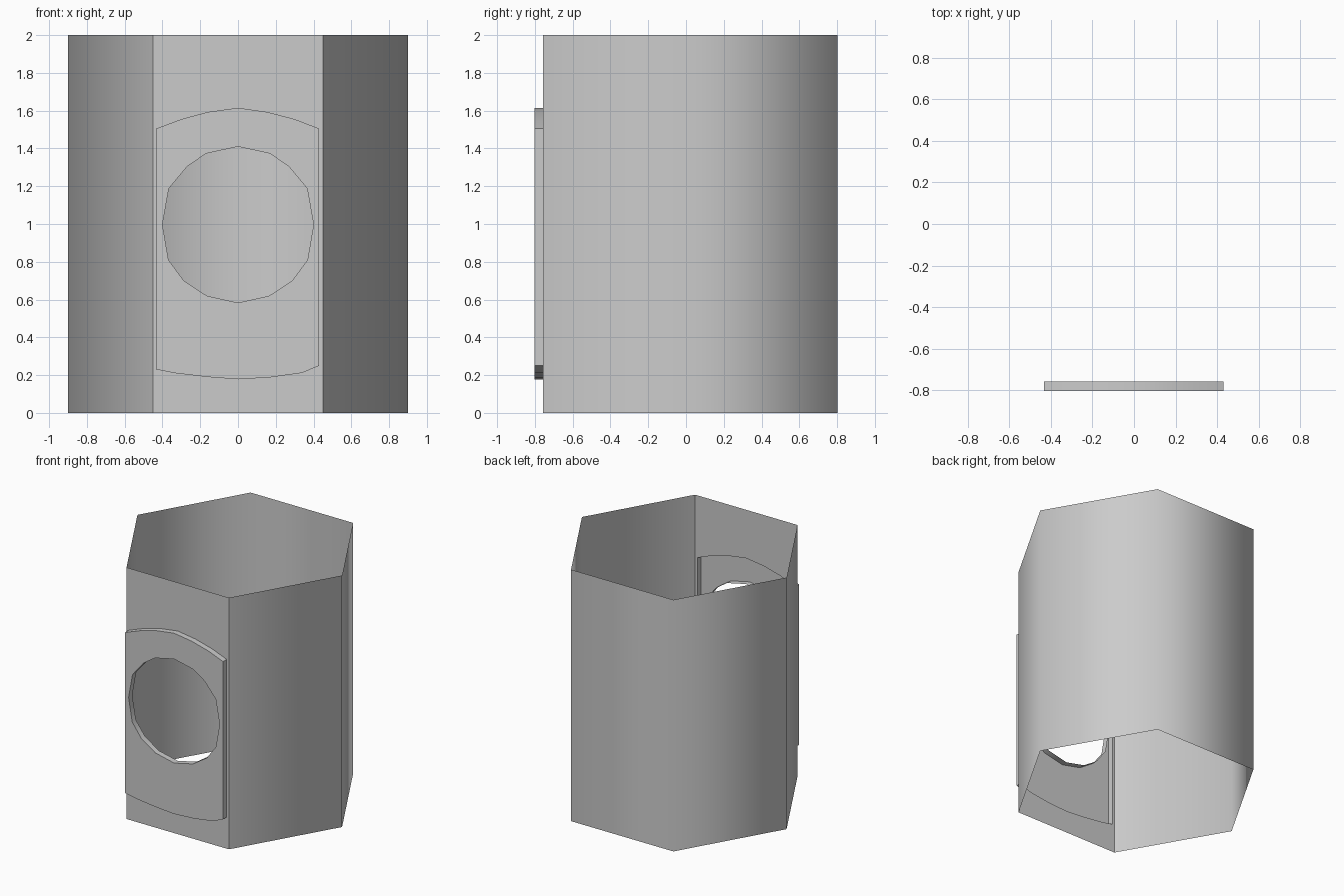
import bpy, bmesh, math

if "Cube" in bpy.data.objects:
    bpy.data.objects.remove(bpy.data.objects["Cube"])

WALL_Y, PANEL_Y = -0.757, -0.803
CENTRE_Y, RADIUS, HEIGHT = 0.022, 0.9, 2.0


def finish(name, bm):
    mesh = bpy.data.meshes.new(name)
    bm.to_mesh(mesh)
    bm.free()
    obj = bpy.data.objects.new(name, mesh)
    bpy.context.collection.objects.link(obj)
    bpy.ops.object.select_all(action='DESELECT')
    obj.select_set(True)
    bpy.context.view_layer.objects.active = obj
    bpy.ops.object.shade_smooth_by_angle(angle=math.radians(62))
    return obj


def loop(bm, pts, y):
    verts = [bm.verts.new((x, y, z)) for x, z in pts]
    edges = [bm.edges.new((a, b)) for a, b in zip(verts, verts[1:] + verts[:1])]
    return verts, edges


def strip(bm, a, b, flip=False):
    n = len(a)
    for i in range(n):
        j = (i + 1) % n
        quad = (a[i], a[j], b[j], b[i])
        bm.faces.new(quad[::-1] if flip else quad)


def fill_front(bm, edges):
    made = bmesh.ops.triangle_fill(bm, use_beauty=True, edges=edges, normal=(0, -1, 0))
    for f in made["geom"]:
        if isinstance(f, bmesh.types.BMFace):
            f.normal_update()
            if f.normal.y > 0:
                f.normal_flip()


# Panel outline and sixteen-sided opening, counter-clockwise seen from the front
outline = [(-0.433, 0.23), (-0.33, 0.21), (-0.16, 0.19), (0, 0.178), (0.17, 0.188),
           (0.34, 0.212), (0.43, 0.25), (0.43, 1.505), (0.3, 1.555), (0.155, 1.593),
           (0, 1.615), (-0.16, 1.593), (-0.3, 1.555), (-0.433, 1.505)]
half = [(0, 0.583), (0.165, 0.62), (0.287, 0.70), (0.368, 0.81), (0.40, 0.997),
        (0.366, 1.188), (0.268, 1.306), (0.168, 1.373), (0, 1.41)]
opening = half + [(-x, z) for x, z in reversed(half[1:-1])]

# Five smooth hexagon walls, open at top, bottom and front
bm = bmesh.new()
columns = []
for i in range(6):
    a = math.radians(-60 + 60 * i)
    x, y = RADIUS * math.cos(a), CENTRE_Y + RADIUS * math.sin(a)
    columns.append([bm.verts.new((x, y, z)) for z in (0, HEIGHT)])
for (a0, a1), (b0, b1) in zip(columns, columns[1:]):
    bm.faces.new((a0, b0, b1, a1))
finish("hexagonal_walls", bm)

# Flat front wall cut out around the panel
bm = bmesh.new()
_, outer = loop(bm, [(-0.45, 0), (0.45, 0), (0.45, HEIGHT), (-0.45, HEIGHT)], WALL_Y)
_, inner = loop(bm, outline, WALL_Y)
fill_front(bm, outer + inner)
finish("front_wall", bm)

# Raised panel: face, outer sides and rim of the round opening
bm = bmesh.new()
out_front, out_edges = loop(bm, outline, PANEL_Y)
hole_front, hole_edges = loop(bm, opening, PANEL_Y)
fill_front(bm, out_edges + hole_edges)
out_back, _ = loop(bm, outline, WALL_Y)
hole_back, _ = loop(bm, opening, WALL_Y)
strip(bm, out_front, out_back, flip=True)
strip(bm, hole_front, hole_back)
finish("raised_front_panel", bm)
